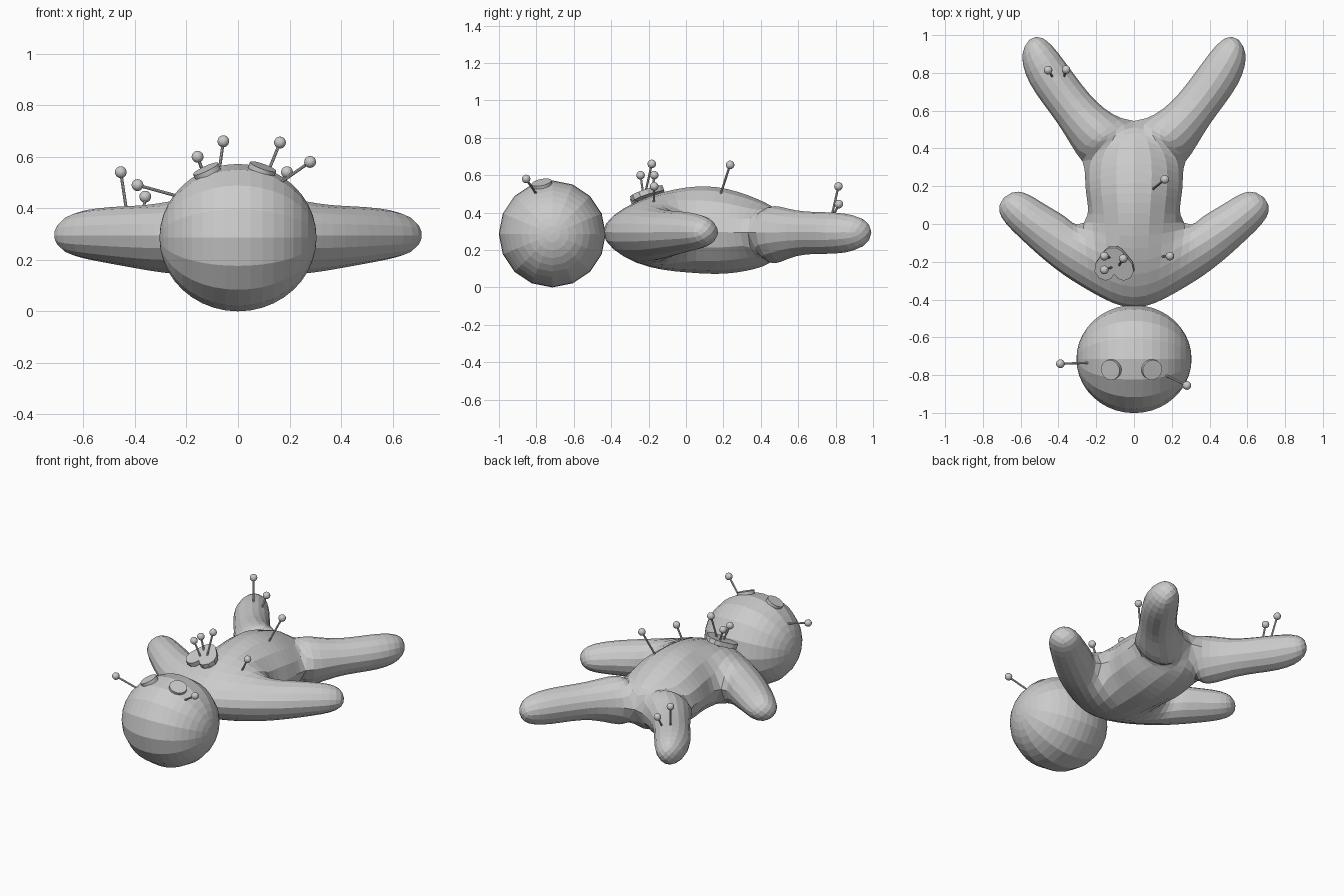
import bpy, bmesh, math
from mathutils import Vector, Matrix

if "Cube" in bpy.data.objects:
    bpy.data.objects.remove(bpy.data.objects["Cube"])


def finish(bm, name):
    bmesh.ops.recalc_face_normals(bm, faces=bm.faces[:])
    mesh = bpy.data.meshes.new(name)
    bm.to_mesh(mesh)
    bm.free()
    obj = bpy.data.objects.new(name, mesh)
    bpy.context.collection.objects.link(obj)
    return obj


def aim(center, normal):
    """Matrix that turns local z to the normal."""
    rot = Vector(normal).to_track_quat('Z', 'Y').to_matrix().to_4x4()
    return Matrix.Translation(center) @ rot


# Body outline seen from above: x, y (half, at mid height)
MID = 0.295
outline = {
    'N': (0, -.44), 'L0': (.22, -.365), 'L1': (.42, -.235), 'L2': (.60, -.075),
    'L3': (.712, .06), 'U3': (.61, .17), 'U2': (.49, .115), 'U1': (.36, .035),
    'P': (.265, .005), 'S': (.255, .17), 'H': (.275, .33), 'O1': (.40, .53),
    'O2': (.55, .74), 'O3': (.588, .90), 'I3': (.485, .985), 'I2': (.36, .85),
    'I1': (.20, .65), 'K': (0, .545)}
# Centre lines of torso, arm and leg: x, y, top z, bottom z
spine = {
    'c1': (0, -.27, .455, .135), 'c2': (0, 0, .535, .08), 'c3': (0, .22, .527, .075),
    'c4': (0, .42, .455, .115),
    'a0': (.25, -.17, .43, .145), 'a1': (.385, -.09, .41, .165),
    'a2': (.545, .02, .40, .195), 'a3': (.665, .12, .36, .235),
    'b0': (.16, .46, .435, .125), 'b1': (.30, .59, .41, .17),
    'b2': (.455, .80, .40, .18), 'b3': (.54, .945, .36, .225)}
quads = """N L0 a0 c1,c1 a0 P c2,c2 P S c3,c3 S H c4,c4 H b0 K,
L0 L1 a1 a0,a0 a1 U1 P,L1 L2 a2 a1,a1 a2 U2 U1,L2 L3 a3 a2,a2 a3 U3 U2,
H O1 b1 b0,b0 b1 I1 K,O1 O2 b2 b1,b1 b2 I2 I1,O2 O3 b3 b2,b2 b3 I3 I2"""


def limit_point(v):
    """Where a cage vertex ends up on the subdivided surface."""
    n = len(v.link_edges)
    total = v.co * n * n
    for e in v.link_edges:
        total = total + 4 * e.other_vert(v).co
    for l in v.link_loops:
        total = total + l.link_loop_next.link_loop_next.vert.co
    return total / (n * (n + 5))


def make_body():
    bm = bmesh.new()
    cache = {}

    def vert(name, layer, side):
        if name in outline:
            x, y = outline[name]
            z, layer = MID, 0
        else:
            x, y, top, bottom = spine[name]
            z = top if layer == 1 else bottom
        key = (name, layer, side if x else 0)
        if key not in cache:
            cache[key] = bm.verts.new((x * side, y, z))
        return cache[key]

    for side in (1, -1):
        for layer in (1, -1):
            for quad in quads.split(','):
                bm.faces.new([vert(n, layer, side) for n in quad.split()])
        # hand and foot caps
        for a, s, b in (('L3', 'a3', 'U3'), ('O3', 'b3', 'I3')):
            bm.faces.new([vert(a, 0, side), vert(s, 1, side),
                          vert(b, 0, side), vert(s, -1, side)])
    # inflate the cage so the smooth surface meets the measured points
    target = {v: v.co.copy() for v in bm.verts}
    for _ in range(7):
        move = {v: target[v] - limit_point(v) for v in bm.verts}
        for v, d in move.items():
            v.co += d * 0.9
    body = finish(bm, "body")
    mod = body.modifiers.new("Subdivision", 'SUBSURF')
    mod.levels = mod.render_levels = 2


make_body()

# Head: faceted ball with its poles at the sides
bm = bmesh.new()
bmesh.ops.create_uvsphere(
    bm, u_segments=16, v_segments=20, radius=1,
    matrix=Matrix.Translation((0, -.715, .286))
    @ Matrix.Diagonal((.305, .286, .286, 1)) @ Matrix.Rotation(math.pi / 2, 4, 'Y'))
finish(bm, "head")

# Button eyes
for name, c in (("eye_left", (-.12, -.77, .541)), ("eye_right", (.093, -.77, .549))):
    bm = bmesh.new()
    normal = Vector(c) - Vector((0, -.715, .286))
    bmesh.ops.create_cone(bm, cap_ends=True, segments=24, radius1=.054, radius2=.054,
                          depth=.028, matrix=aim(c, normal))
    finish(bm, name)

# Heart patch on the chest, lobes toward the head
half = [(0, -.05), (.02, -.075), (.05, -.085), (.085, -.07), (.105, -.035),
        (.098, .01), (.07, .05), (.045, .082), (.02, .1)]
loop = half + [(-x, y) for x, y in reversed(half[1:])]
bm = bmesh.new()
face = bm.faces.new([bm.verts.new((x, y, -.015)) for x, y in loop])
ext = bmesh.ops.extrude_face_region(bm, geom=[face])
bmesh.ops.translate(bm, vec=(0, 0, .03),
                    verts=[g for g in ext['geom'] if isinstance(g, bmesh.types.BMVert)])
heart = finish(bm, "heart_patch")
zaxis = Vector((-.15, -.38, 1)).normalized()
xaxis = Vector((0, 1, 0)).cross(zaxis).normalized()
yaxis = zaxis.cross(xaxis)
heart.matrix_world = (Matrix.Translation((-.105, -.215, .495))
                      @ Matrix((xaxis, yaxis, zaxis)).transposed().to_4x4())

# Pins: ball centre, entry point
pins = [((-.455, .815, .54), (-.434, .783, .40)),
        ((-.36, .817, .445), (-.366, .795, .40)),
        ((.163, .236, .655), (.10, .185, .50)),
        ((.19, -.17, .54), (.15, -.172, .455)),
        ((-.157, -.17, .60), (-.125, -.178, .505)),
        ((-.157, -.243, .60), (-.115, -.228, .49)),
        ((-.057, -.183, .66), (-.08, -.22, .495)),
        ((.28, -.855, .58), (.165, -.80, .50)),
        ((-.39, -.74, .49), (-.245, -.735, .45))]
for i, (ball, base) in enumerate(pins):
    ball, base = Vector(ball), Vector(base)
    d = (ball - base).normalized()
    base = base - d * .03
    bm = bmesh.new()
    bmesh.ops.create_cone(bm, cap_ends=True, segments=8, radius1=.006, radius2=.006,
                          depth=(ball - base).length, matrix=aim((ball + base) / 2, d))
    bmesh.ops.create_uvsphere(bm, u_segments=16, v_segments=10, radius=.023,
                              matrix=aim(ball, d))
    finish(bm, f"pin_{i + 1}")
